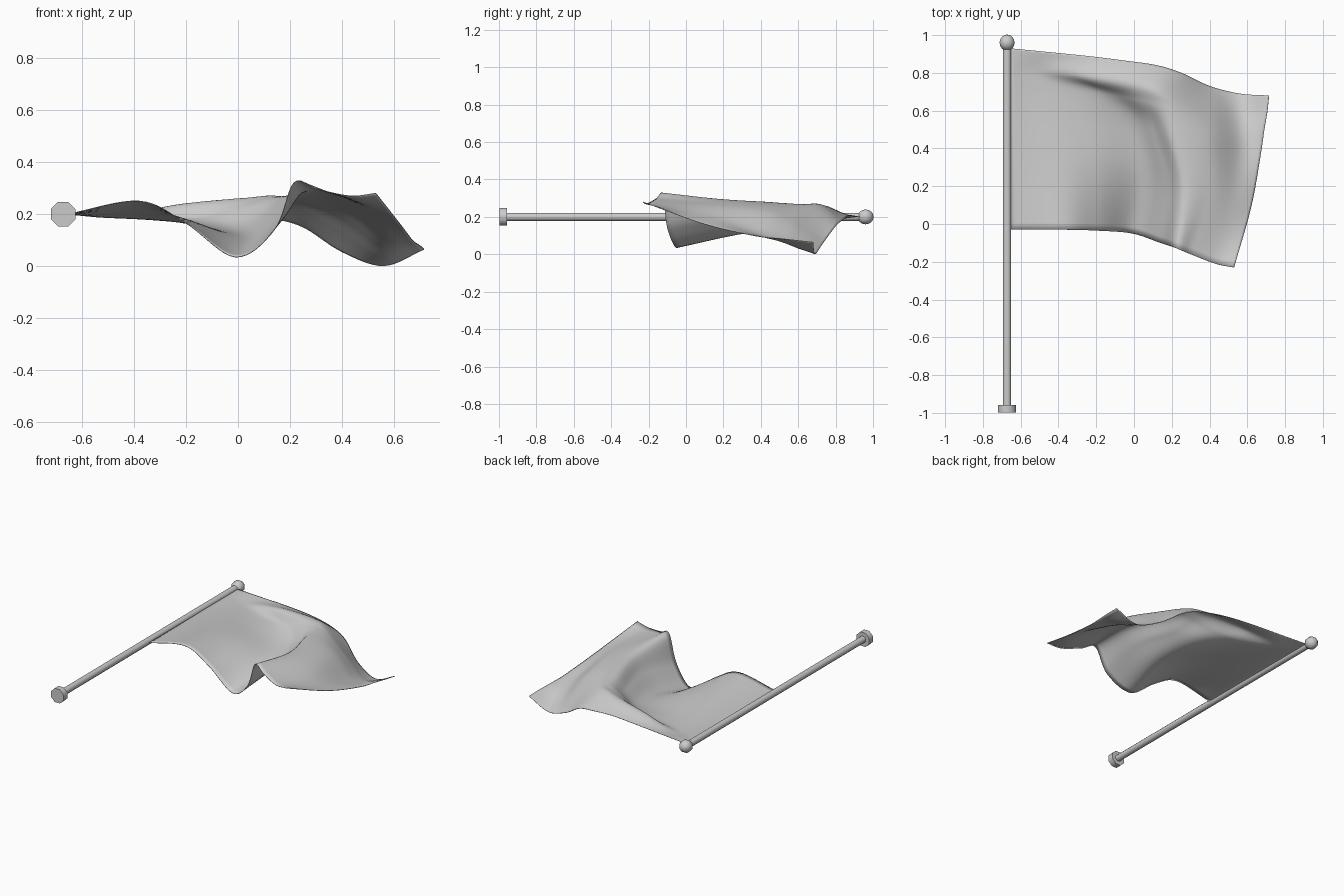
import bpy, bmesh, math
from mathutils import Matrix

if "Cube" in bpy.data.objects:
    bpy.data.objects.remove(bpy.data.objects["Cube"])

# One plain grey for cloth and pole
grey = bpy.data.materials.new("plain_grey")
grey.use_nodes = True
grey.diffuse_color = (0.6, 0.6, 0.6, 1)
grey.node_tree.nodes["Principled BSDF"].inputs["Base Color"].default_value = (0.6, 0.6, 0.6, 1)

POLE_X, POLE_Z = -0.672, 0.2


def add_object(name, bm):
    """Make a smooth-shaded object that keeps its hard corners."""
    for face in bm.faces:
        face.smooth = True
    mesh = bpy.data.meshes.new(name)
    bm.to_mesh(mesh)
    bm.free()
    mesh.set_sharp_from_angle(angle=math.radians(50))
    mesh.materials.append(grey)
    obj = bpy.data.objects.new(name, mesh)
    bpy.context.collection.objects.link(obj)
    return obj


def along_pole(y):
    """Place a z-aligned part along the pole, flat side up."""
    return (Matrix.Translation((POLE_X, y, POLE_Z))
            @ Matrix.Rotation(math.radians(90), 4, 'X')
            @ Matrix.Rotation(math.radians(22.5), 4, 'Z'))


def rod(name, start, end, radius):
    bm = bmesh.new()
    bmesh.ops.create_cone(bm, cap_ends=True, segments=8, radius1=radius, radius2=radius,
                          depth=end - start, matrix=along_pole((start + end) / 2))
    add_object(name, bm)


# Pole, end cap and ball finial
rod("pole", -0.97, 0.94, 0.023)
rod("end_cap", -0.998, -0.957, 0.051)
bm = bmesh.new()
bmesh.ops.create_uvsphere(bm, u_segments=8, v_segments=8, radius=0.043, matrix=along_pole(0.96))
add_object("ball_finial", bm)


def spline(values, t):
    """Catmull-Rom through evenly spaced values, t from 0 to 1."""
    s = t * (len(values) - 1)
    i = min(int(s), len(values) - 2)
    f = s - i
    b, c = values[i], values[i + 1]
    a = values[i - 1] if i > 0 else 2 * b - c
    d = values[i + 2] if i + 2 < len(values) else 2 * c - b
    return b + 0.5 * f * (c - a + f * (2*a - 5*b + 4*c - d + f * (3 * (b - c) + d - a)))


# Cloth profiles from the lower edge to the upper edge: height share, x, z
ROWS = [
    (0, [-.655, -.38, -.2, -.01, .14, .215, .3, .43, .53],
     [.2, .25, .165, .035, .14, .32, .297, .27, .28]),
    (.35, [-.655, -.4, -.2, .03, .17, .26, .4, .52, .62],
     [.2, .22, .18, .105, .19, .29, .265, .21, .165]),
    (.65, [-.655, -.45, -.25, -.03, .1, .21, .4, .56, .67],
     [.2, .195, .172, .145, .195, .275, .235, .12, .1]),
    (.8, [-.655, -.45, -.25, -.1, .05, .2, .4, .56, .69],
     [.2, .185, .178, .19, .24, .265, .185, .075, .085]),
    (.9, [-.655, -.5, -.35, -.2, .03, .18, .4, .56, .705],
     [.2, .19, .213, .24, .258, .248, .125, .035, .075]),
    (1, [-.655, -.45, -.25, -.05, .12, .25, .4, .56, .715],
     [.2, .203, .207, .205, .185, .15, .055, .002, .065]),
]
LOWER_Y = [-.03, -.03, -.035, -.05, -.1, -.125, -.16, -.21, -.23]
UPPER_Y = [.93, .91, .89, .865, .84, .8, .73, .69, .68]

# Waving cloth
COLS, LINES = 64, 48
bm = bmesh.new()
grid = []
for j in range(LINES + 1):
    line = []
    for i in range(COLS + 1):
        u, v = i / COLS, j / LINES
        share = spline([r[0] for r in ROWS], v)
        x = spline([spline(r[1], u) for r in ROWS], v)
        z = spline([spline(r[2], u) for r in ROWS], v)
        low, high = spline(LOWER_Y, u), spline(UPPER_Y, u)
        line.append(bm.verts.new((x, low + (high - low) * share, max(z, 0.002))))
    grid.append(line)
for j in range(LINES):
    for i in range(COLS):
        bm.faces.new((grid[j][i], grid[j][i + 1], grid[j + 1][i + 1], grid[j + 1][i]))
cloth = add_object("flag_cloth", bm)
thickness = cloth.modifiers.new("thickness", 'SOLIDIFY')
thickness.thickness = 0.003
thickness.offset = 0
